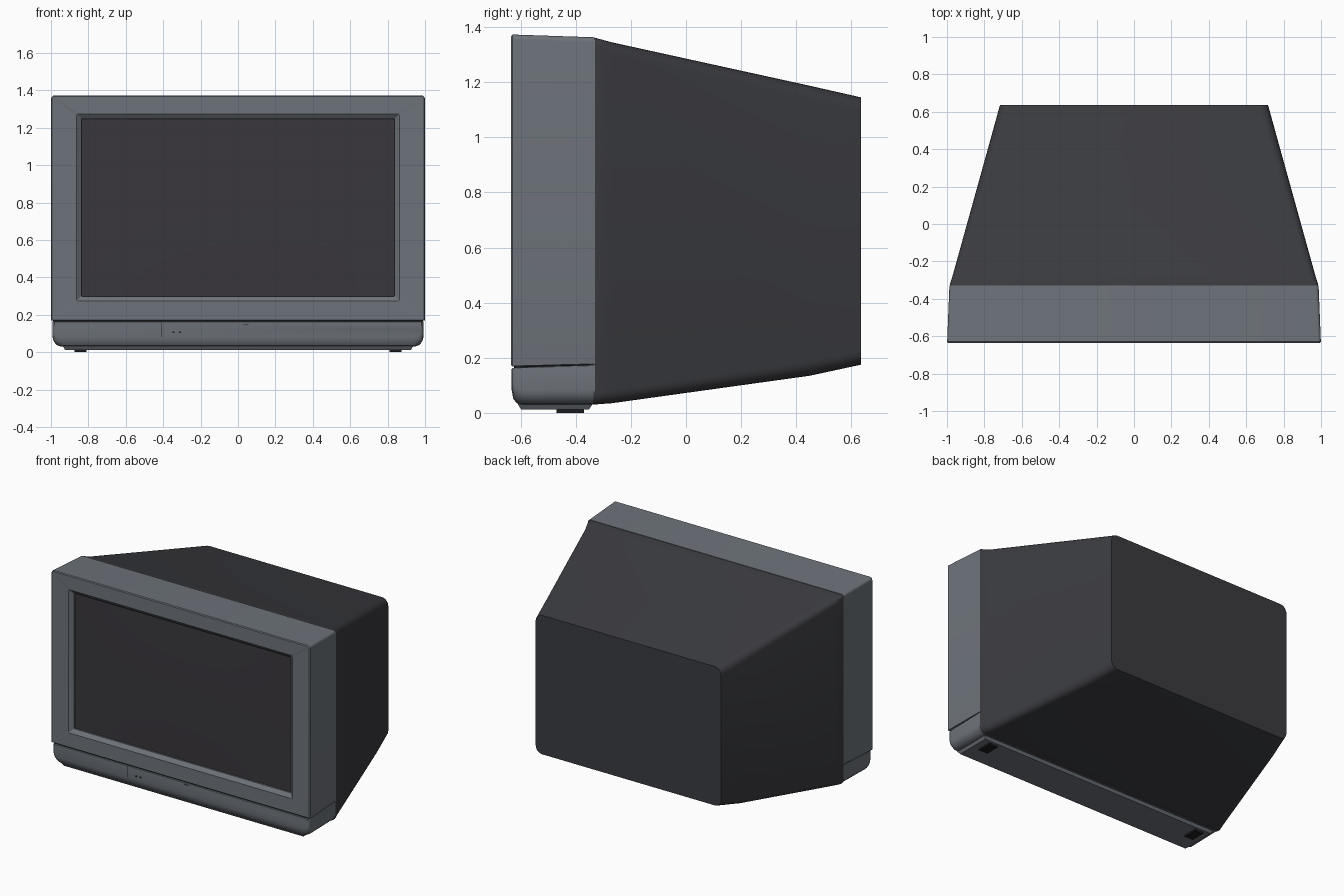
import bpy, bmesh, math

if "Cube" in bpy.data.objects:
    bpy.data.objects.remove(bpy.data.objects["Cube"])


def material(name, rgb):
    m = bpy.data.materials.new(name)
    m.diffuse_color = (*rgb, 1)
    m.use_nodes = True
    m.node_tree.nodes["Principled BSDF"].inputs["Base Color"].default_value = m.diffuse_color
    return m


GREY = material("cabinet grey", (0.155, 0.173, 0.197))
DARK = material("housing charcoal", (0.043, 0.044, 0.051))
GLASS = material("screen glass", (0.041, 0.038, 0.045))
BLACK = material("seam black", (0.012, 0.012, 0.014))


def finish(name, bm, mat, angle=35):
    bmesh.ops.recalc_face_normals(bm, faces=bm.faces)
    me = bpy.data.meshes.new(name)
    bm.to_mesh(me)
    bm.free()
    me.materials.append(mat)
    ob = bpy.data.objects.new(name, me)
    bpy.context.collection.objects.link(ob)
    bpy.ops.object.select_all(action='DESELECT')
    ob.select_set(True)
    bpy.context.view_layer.objects.active = ob
    bpy.ops.object.shade_smooth_by_angle(angle=math.radians(angle))
    return ob


def ring(bm, y, hx, z0, z1, r_bottom, r_top, steps=5):
    """Rounded rectangle in the xz plane."""
    corners = ((hx, z1, r_top, 0), (-hx, z1, r_top, 90),
               (-hx, z0, r_bottom, 180), (hx, z0, r_bottom, 270))
    verts = []
    for x, z, r, start in corners:
        cx = x - math.copysign(r, x)
        cz = z - r if z == z1 else z + r
        for i in range(steps + 1):
            a = math.radians(start + 90 * i / steps)
            verts.append(bm.verts.new((cx + r * math.cos(a), y, cz + r * math.sin(a))))
    return verts


def loft(name, sections, mat, cap_front=True):
    bm = bmesh.new()
    rings = [ring(bm, *s) for s in sections]
    n = len(rings[0])
    for a, b in zip(rings, rings[1:]):
        for i in range(n):
            j = (i + 1) % n
            bm.faces.new((a[i], a[j], b[j], b[i]))
    bm.faces.new(rings[0])
    if cap_front:
        bm.faces.new(rings[-1])
    return finish(name, bm, mat)


def box(name, x, y, z, mat, taper=0.0):
    """Box from ranges; taper pulls the bottom edges inward."""
    bm = bmesh.new()
    bmesh.ops.create_cube(bm, size=1)
    for v in bm.verts:
        low = v.co.z < 0
        for k, (lo, hi) in enumerate((x, y, z)):
            side = v.co[k] > 0
            v.co[k] = hi if side else lo
            if low and k < 2:
                v.co[k] += -taper if side else taper
    return finish(name, bm, mat)


# Rear housing, tapering backwards
loft("rear_housing", [
    (0.635, 0.717, 0.175, 1.145, 0.05, 0.05),
    (0.45, 0.768, 0.135, 1.187, 0.05, 0.05),
    (-0.27, 0.968, 0.035, 1.345, 0.045, 0.035),
    (-0.325, 0.985, 0.031, 1.360, 0.04, 0.02),
    (-0.335, 0.985, 0.031, 1.360, 0.04, 0.02)], DARK)

# Front frame with a sloped lip around the screen
loft("front_bezel", [
    (-0.33, 0.987, 0.177, 1.363, 0.003, 0.018),
    (-0.629, 0.999, 0.169, 1.373, 0.003, 0.018),
    (-0.635, 0.994, 0.173, 1.368, 0.003, 0.016),
    (-0.635, 0.864, 0.273, 1.273, 0.003, 0.003),
    (-0.613, 0.837, 0.299, 1.247, 0.003, 0.003),
    (-0.598, 0.837, 0.299, 1.247, 0.003, 0.003)], GREY, cap_front=False)

# Slightly bulging picture tube
bm = bmesh.new()
bmesh.ops.create_grid(bm, x_segments=16, y_segments=10, size=1)
for v in bm.verts:
    u, w = v.co.x, v.co.y
    v.co = (0.838 * u, -0.601 - 0.007 * (1 - u * u) * (1 - w * w), 0.773 + 0.475 * w)
for f in bm.faces:
    f.normal_update()
    if f.normal.y > 0:
        f.normal_flip()
me = bpy.data.meshes.new("screen")
bm.to_mesh(me)
bm.free()
me.materials.append(GLASS)
for p in me.polygons:
    p.use_smooth = True
bpy.context.collection.objects.link(bpy.data.objects.new("screen", me))

# Lower control panel with rounded lower edges
loft("lower_panel", [
    (-0.33, 0.986, 0.030, 0.173, 0.055, 0.003),
    (-0.595, 0.992, 0.030, 0.165, 0.055, 0.003),
    (-0.615, 0.990, 0.036, 0.164, 0.055, 0.003),
    (-0.627, 0.986, 0.052, 0.163, 0.05, 0.003),
    (-0.632, 0.981, 0.080, 0.161, 0.04, 0.003)], GREY)

# Dark gap between frame and panel
box("panel_gap", (-0.983, 0.983), (-0.625, -0.332), (0.15, 0.179), BLACK)

# Plinth and feet
box("plinth", (-0.938, 0.938), (-0.612, -0.338), (0.012, 0.034), GREY, taper=0.014)
for side, s in (("left", -1), ("right", 1)):
    xs = sorted((s * 0.81, s * 0.875))
    box("foot_" + side, xs, (-0.47, -0.37), (0.0, 0.014), BLACK)

# Door seam, indicator holes and small catches
box("door_seam", (-0.412, -0.408), (-0.6335, -0.629), (0.082, 0.16), BLACK)
for i, x in enumerate((-0.345, -0.31)):
    box(f"indicator_{i + 1}", (x - 0.006, x + 0.006), (-0.6335, -0.629), (0.102, 0.112), BLACK)
box("door_catch", (0.03, 0.055), (-0.6335, -0.629), (0.148, 0.152), BLACK)
